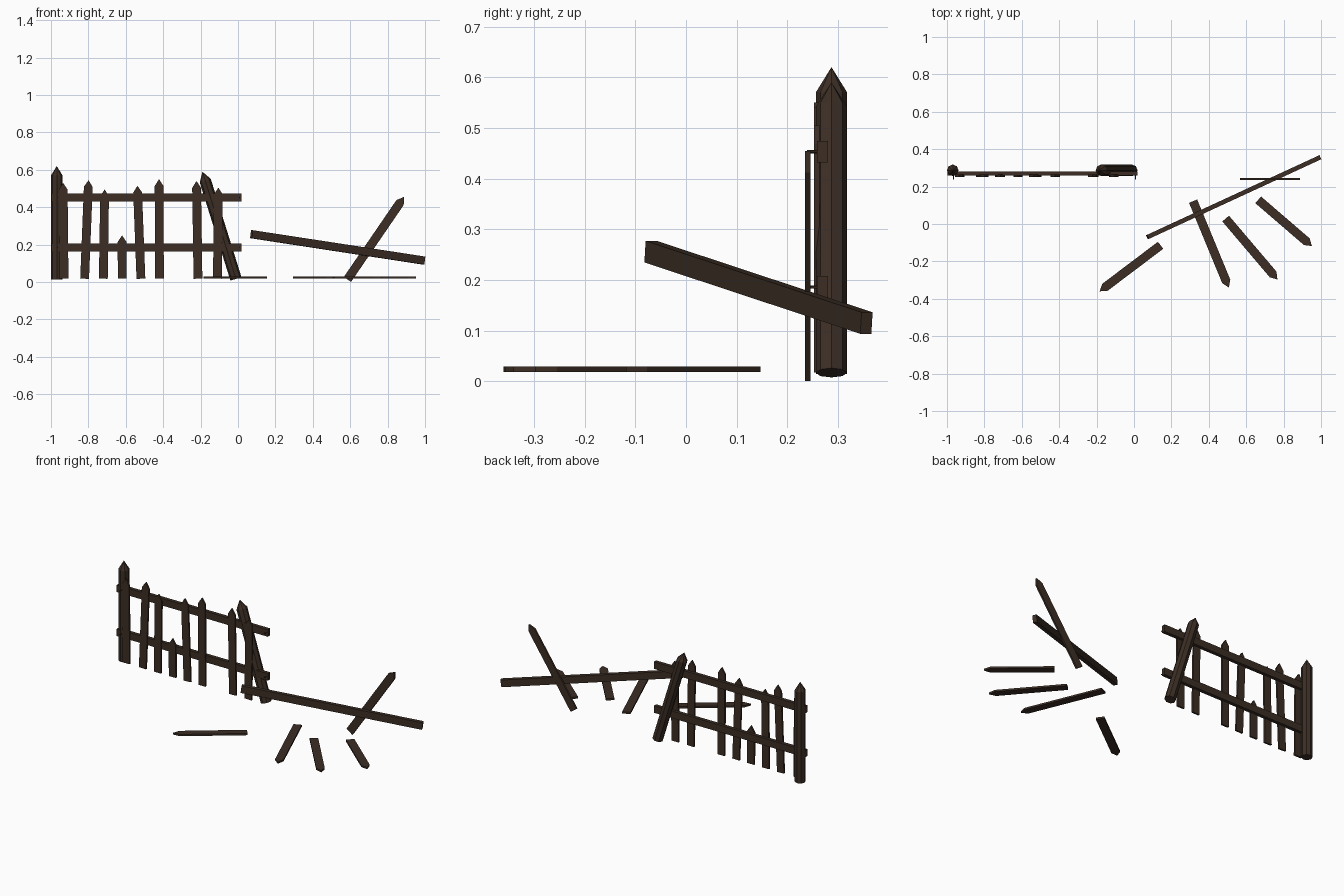
import bpy, bmesh, math
from mathutils import Vector, Matrix

cube = bpy.data.objects.get("Cube")
if cube:
    bpy.data.objects.remove(cube)

wood = bpy.data.materials.new("dark brown wood")
wood.use_nodes = True
COLOUR = (0.045, 0.027, 0.018, 1)
wood.diffuse_color = COLOUR
wood.node_tree.nodes["Principled BSDF"].inputs["Base Color"].default_value = COLOUR


def finish(name, bm):
    bmesh.ops.recalc_face_normals(bm, faces=bm.faces)
    mesh = bpy.data.meshes.new(name)
    bm.to_mesh(mesh)
    bm.free()
    mesh.materials.append(wood)
    obj = bpy.data.objects.new(name, mesh)
    bpy.context.collection.objects.link(obj)
    return obj


def board(name, start, end, normal, width, thick, tip=0.0):
    """Flat board from start to end, with an optional pointed end."""
    start, end, normal = Vector(start), Vector(end), Vector(normal)
    along = (end - start).normalized()
    side = normal.cross(along).normalized()
    normal = along.cross(side)
    length = (end - start).length
    w = width / 2
    outline = [(-w, 0), (w, 0), (w, length - tip), (-w, length - tip)]
    if tip:
        outline.insert(3, (0, length))
    bm = bmesh.new()
    verts = [bm.verts.new(start + side * a + along * b - normal * thick / 2) for a, b in outline]
    face = bm.faces.new(verts)
    out = bmesh.ops.extrude_face_region(bm, geom=[face])
    moved = [g for g in out["geom"] if isinstance(g, bmesh.types.BMVert)]
    bmesh.ops.translate(bm, verts=moved, vec=normal * thick)
    return finish(name, bm)


def post(name, start, end, radius, tip, sides=8):
    """Faceted post with a pointed top."""
    start, end = Vector(start), Vector(end)
    along = (end - start).normalized()
    side = Vector((0, 1, 0)).cross(along)
    length = (end - start).length
    bm = bmesh.new()
    rings = []
    for h in (0, length - tip):
        rings.append([bm.verts.new(start + along * h
                                   + side * radius * math.cos(math.tau * i / sides)
                                   + Vector((0, radius * math.sin(math.tau * i / sides), 0)))
                      for i in range(sides)])
    peak = bm.verts.new(end)
    low, high = rings
    bm.faces.new(low)
    for i in range(sides):
        j = (i + 1) % sides
        bm.faces.new((low[i], low[j], high[j], high[i]))
        bm.faces.new((high[i], high[j], peak))
    return finish(name, bm)


FRONT, UP = (0, -1, 0), (0, 0, 1)
PICKET = dict(width=0.047, thick=0.011, tip=0.036)

# Upright end post and the leaning post
post("upright_post", (-0.969, 0.287, 0.015), (-0.969, 0.287, 0.62), 0.031, 0.05)
post("leaning_post", (-0.011, 0.287, 0.017), (-0.19, 0.287, 0.59), 0.031, 0.05)

# Standing rails, each with a nail at both ends
for label, z in (("upper", 0.453), ("lower", 0.186)):
    board(label + "_rail", (-0.997, 0.269, z), (0.02, 0.269, z), FRONT, 0.043, 0.022)
    for end, x in (("right", -0.964), ("left", 0.008)):
        bm = bmesh.new()
        place = Matrix.Translation((x, 0.254, z)) @ Matrix.Rotation(math.pi / 2, 4, "X")
        bmesh.ops.create_cone(bm, cap_ends=True, segments=6, radius1=0.003,
                              radius2=0.003, depth=0.03, matrix=place)
        finish(f"{label}_{end}_nail", bm)

# Standing pickets: bottom x, tip x, tip height
pickets = [(-0.93, -0.935, 0.53), (-0.82, -0.799, 0.545), (-0.72, -0.713, 0.495),
           (-0.619, -0.62, 0.25), (-0.519, -0.538, 0.515), (-0.42, -0.422, 0.55),
           (-0.214, -0.222, 0.54), (-0.11, -0.105, 0.505)]
for i, (x0, x1, z) in enumerate(pickets, 1):
    board(f"picket_{i}", (x0, 0.258, 0.018), (x1, 0.258, z), FRONT, **PICKET)

# Pickets lying on the ground: butt x, y and tip x, y
fallen = [(0.142, -0.114, -0.184, -0.36), (0.316, 0.122, 0.507, -0.34),
          (0.49, 0.029, 0.767, -0.297), (0.664, 0.129, 0.951, -0.118)]
for i, (x0, y0, x1, y1) in enumerate(fallen, 1):
    board(f"fallen_picket_{i}", (x0, y0, 0.024), (x1, y1, 0.024), UP, **PICKET)

# Broken rail and the picket propped against it
board("broken_rail", (0.072, -0.07, 0.256), (0.994, 0.356, 0.115), (0.42, -0.91, 0), 0.043, 0.024)
board("propped_picket", (0.585, 0.24, 0.014), (0.887, 0.24, 0.455), FRONT, **PICKET)
